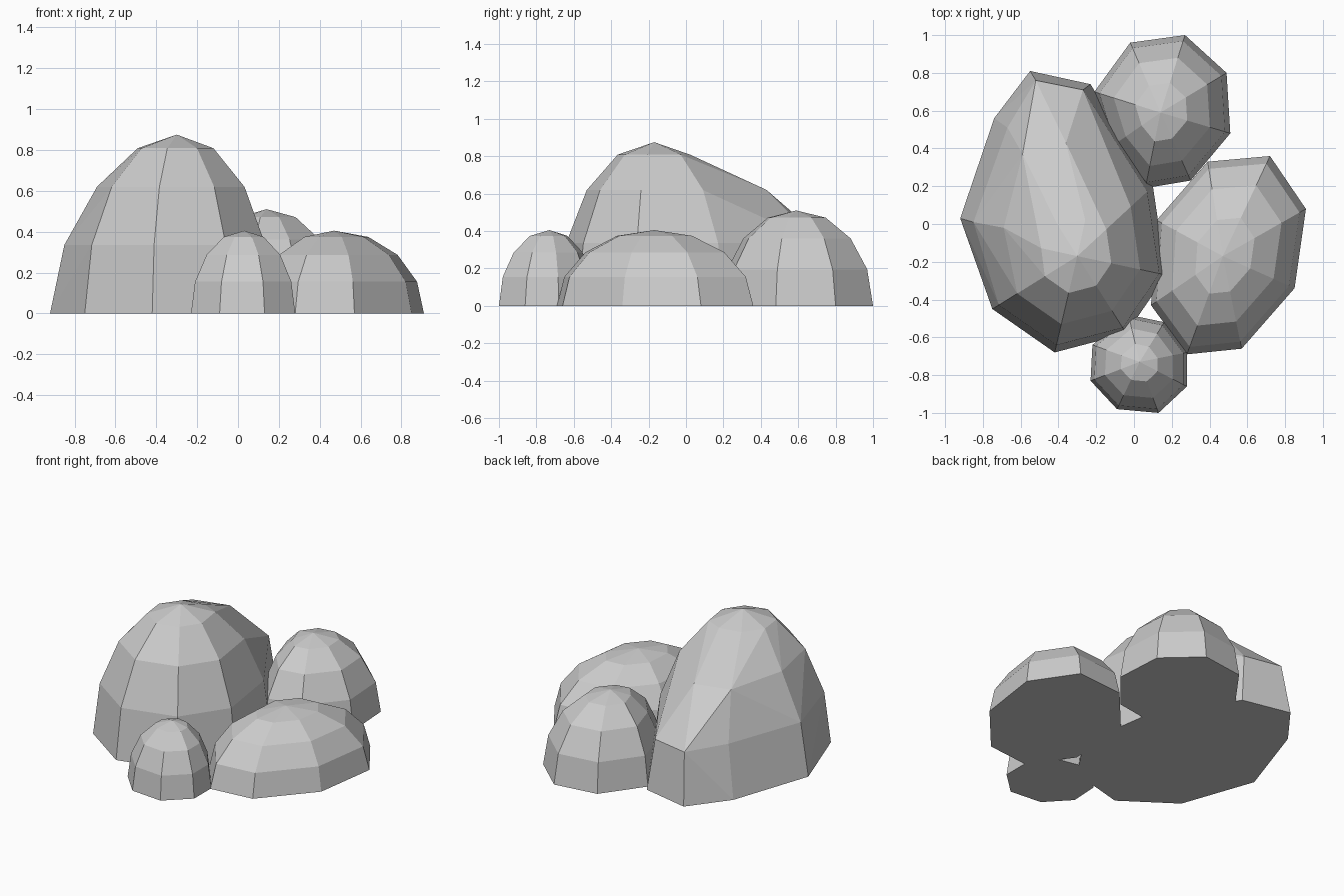
import bpy, bmesh
from math import cos, sin, radians

if "Cube" in bpy.data.objects:
    bpy.data.objects.remove(bpy.data.objects["Cube"])


def dome_rings(base, cx, cy, height):
    """Rings of a faceted half-sphere rising from an uneven base outline."""
    rings = []
    for k in range(4):
        a = radians(22.5 * k)
        rings.append([(cx + (x - cx) * cos(a), cy + (y - cy) * cos(a), height * sin(a))
                      for x, y in base])
    return rings


def finish(bm, name):
    bmesh.ops.recalc_face_normals(bm, faces=bm.faces)
    mesh = bpy.data.meshes.new(name)
    bm.to_mesh(mesh)
    bm.free()
    bpy.context.collection.objects.link(bpy.data.objects.new(name, mesh))


def dome(name, cx, cy, height, base):
    bm = bmesh.new()
    rings = [[bm.verts.new(p) for p in ring] for ring in dome_rings(base, cx, cy, height)]
    apex = bm.verts.new((cx, cy, height))
    n = len(base)
    bm.faces.new(rings[0])
    for i in range(n):
        j = (i + 1) % n
        for lo, hi in zip(rings, rings[1:]):
            bm.faces.new((lo[i], lo[j], hi[j], hi[i]))
        bm.faces.new((rings[-1][i], rings[-1][j], apex))
    finish(bm, name)


# three smaller boulders
dome("front_rock", 0.03, -0.73, 0.405,
     [(-.23, -.83), (-.09, -.98), (.13, -1.0), (.28, -.86),
      (.28, -.68), (.16, -.52), (-.03, -.48), (-.22, -.64)])
dome("right_rock", 0.47, -0.17, 0.405,
     [(.28, -.69), (.57, -.66), (.85, -.34), (.91, .08),
      (.72, .36), (.39, .33), (.12, .02), (.09, -.43)])
dome("back_rock", 0.14, 0.59, 0.51,
     [(-.02, .96), (-.21, .70), (-.12, .41), (.06, .19),
      (.30, .23), (.51, .48), (.49, .80), (.27, 1.0)])

# large boulder: a dome hulled together with a sloping tail at the back
cx, cy, h = -0.30, -0.17, 0.875
base = [(.17, -.27), (-.04, -.58), (-.42, -.68), (-.75, -.45),
        (-.80, -.06), (-.57, .26), (-.19, .33), (.10, .20)]
points = [p for ring in dome_rings(base, cx, cy, h) for p in ring] + [(cx, cy, h)]
tail = {0.0: [(-.92, .03), (-.74, .56), (-.55, .81), (-.23, .74)],
        0.335: [(-.85, .01), (-.67, .51), (-.52, .76), (-.27, .71)],
        0.62: [(-.69, -.02), (-.59, .37), (-.36, .43)]}
points += [(x, y, z) for z, row in tail.items() for x, y in row]
bm = bmesh.new()
for p in points:
    bm.verts.new(p)
bmesh.ops.convex_hull(bm, input=bm.verts)
bmesh.ops.delete(bm, geom=[v for v in bm.verts if not v.link_faces], context='VERTS')
bmesh.ops.dissolve_limit(bm, angle_limit=radians(4), verts=bm.verts, edges=bm.edges)
finish(bm, "large_rock")
